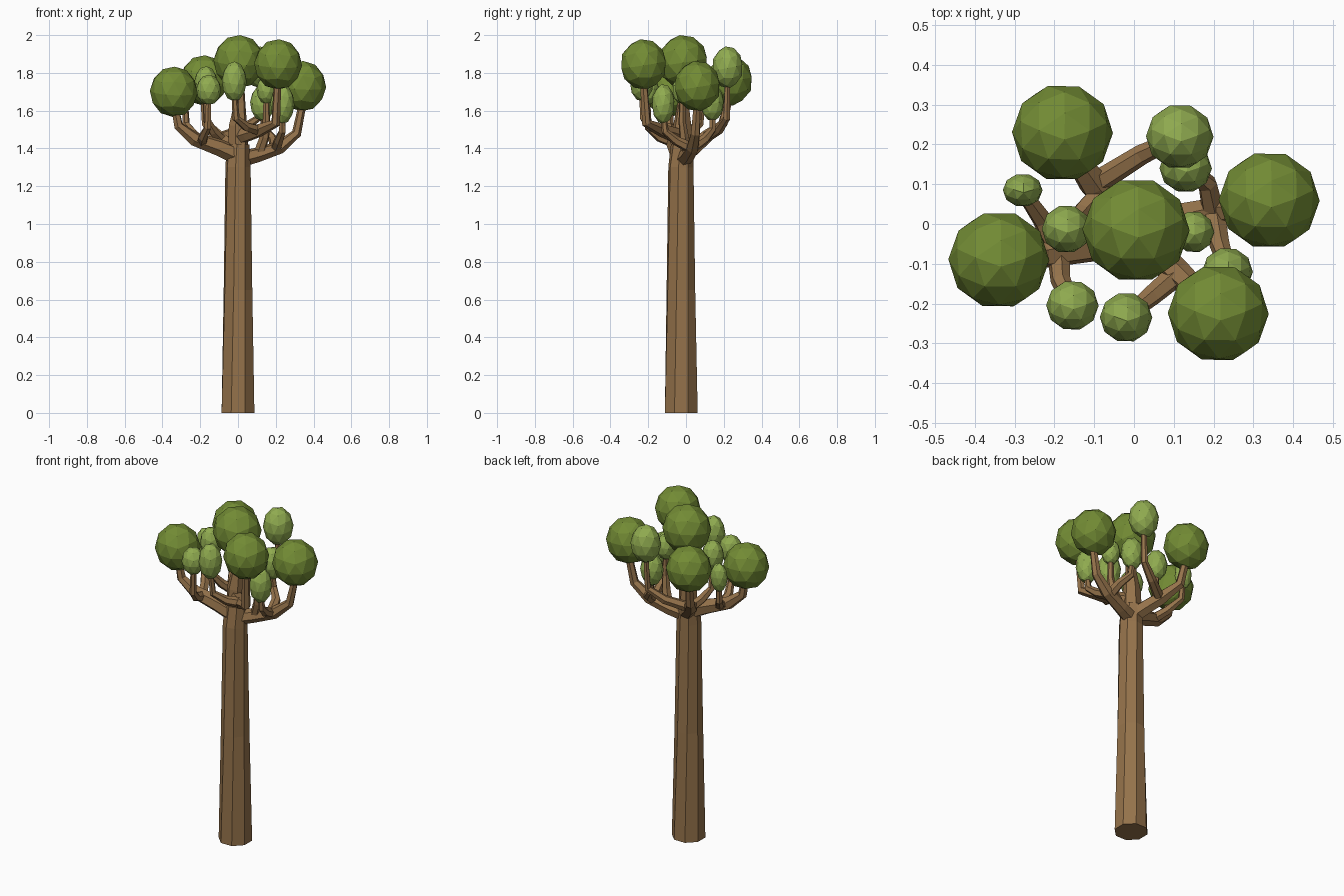
import bpy, bmesh, math
from mathutils import Vector, Matrix


def material(name, rgb):
    m = bpy.data.materials.new(name)
    m.diffuse_color = (*rgb, 1)
    return m


BARK = material("bark", (0.30, 0.17, 0.07))
DARK = material("dark_leaves", (0.17, 0.26, 0.035))
LIGHT = material("light_leaves", (0.28, 0.41, 0.08))


def finish(name, bm, mat):
    bmesh.ops.recalc_face_normals(bm, faces=bm.faces)
    me = bpy.data.meshes.new(name)
    bm.to_mesh(me)
    bm.free()
    me.materials.append(mat)
    ob = bpy.data.objects.new(name, me)
    bpy.context.collection.objects.link(ob)


def tube(name, path, radii, sides=6, twist=0.0):
    """Faceted tapering tube along a path, capped at both ends."""
    bm = bmesh.new()
    pts = [Vector(p) for p in path]
    tangent, side, rings = None, Vector((1, 0, 0)), []
    for i, p in enumerate(pts):
        a = (p - pts[i - 1]).normalized() if i else Vector()
        b = (pts[i + 1] - p).normalized() if i < len(pts) - 1 else Vector()
        t = (a + b).normalized()
        if tangent is None:
            side = t.orthogonal().normalized()
        else:
            side = tangent.rotation_difference(t) @ side
        tangent = t
        up = t.cross(side)
        ring = []
        for k in range(sides):
            ang = math.tau * (k + 0.5) / sides + twist * i
            ring.append(bm.verts.new(p + radii[i] * (side * math.cos(ang) + up * math.sin(ang))))
        rings.append(ring)
    for r, s in zip(rings, rings[1:]):
        for k in range(sides):
            j = (k + 1) % sides
            bm.faces.new((r[k], r[j], s[j], s[k]))
    bm.faces.new(rings[0][::-1])
    bm.faces.new(rings[-1])
    finish(name, bm, BARK)


def leaf_ball(name, centre, size, mat, turn):
    """Low-poly ball fitted to exact half-sizes."""
    bm = bmesh.new()
    bmesh.ops.create_icosphere(bm, subdivisions=2, radius=1,
                               matrix=Matrix.Rotation(turn, 4, 'Z') @ Matrix.Rotation(0.15, 4, 'X'))
    fit = [size[a] / max(abs(v.co[a]) for v in bm.verts) for a in range(3)]
    for v in bm.verts:
        v.co = Vector([v.co[a] * fit[a] + centre[a] for a in range(3)])
    finish(name, bm, mat)


# Trunk and central leader
tube("trunk", [(0, -.025, 0), (0, -.027, .65), (0, -.027, 1.3), (0, -.02, 1.42)],
     [.094, .079, .068, .06], 8, 0.1)
tube("leader", [(0, -.02, 1.36), (0, -.02, 1.52), (.01, -.015, 1.64), (.005, -.015, 1.80)],
     [.058, .05, .03, .025])

# Main boughs
tube("left_bough", [(0, -.03, 1.36), (-.10, -.05, 1.405), (-.23, -.075, 1.45), (-.315, -.09, 1.52), (-.34, -.09, 1.65)],
     [.05, .046, .038, .026, .02])
tube("right_bough", [(0, -.02, 1.34), (.10, .01, 1.365), (.22, .035, 1.405), (.31, .05, 1.48), (.345, .06, 1.65)],
     [.045, .04, .035, .026, .02])
tube("back_bough", [(0, -.01, 1.36), (-.05, .05, 1.41), (-.10, .10, 1.455), (-.165, .195, 1.53), (-.18, .23, 1.68)],
     [.045, .042, .04, .027, .02])
tube("front_bough", [(0, -.02, 1.46), (.05, -.07, 1.475), (.11, -.125, 1.495), (.20, -.21, 1.535), (.21, -.225, 1.76)],
     [.042, .04, .036, .026, .02])

# Side twigs: each leaves a bough, bends and rises into a leaf ball
twigs = [
    [(-.10, .10, 1.455), (.02, .175, 1.50), (.105, .215, 1.56), (.115, .22, 1.76)],
    [(.20, .03, 1.40), (.185, .10, 1.45), (.14, .14, 1.50), (.13, .14, 1.60)],
    [(.11, .01, 1.37), (.14, -.01, 1.46), (.15, -.02, 1.54), (.15, -.02, 1.68)],
    [(.20, .03, 1.40), (.215, -.05, 1.44), (.235, -.11, 1.49), (.235, -.12, 1.59)],
    [(.11, -.125, 1.495), (.045, -.18, 1.515), (-.01, -.225, 1.56), (-.02, -.235, 1.70)],
    [(-.19, -.07, 1.435), (-.185, -.14, 1.46), (-.16, -.20, 1.51), (-.155, -.205, 1.67)],
    [(-.08, .08, 1.44), (-.13, .03, 1.49), (-.165, -.01, 1.55), (-.17, -.013, 1.69)],
    [(-.19, -.07, 1.435), (-.23, .01, 1.47), (-.275, .075, 1.53), (-.28, .085, 1.65)],
]
for i, path in enumerate(twigs):
    tube(f"twig_{i + 1}", path, [.03, .026, .02, .015])

# Large dark leaf balls
big = [
    ((-.18, .23, 1.76), (.127, .117, .133)),
    ((.34, .06, 1.73), (.127, .117, .133)),
    ((-.34, -.09, 1.70), (.127, .117, .133)),
    ((.005, -.015, 1.86), (.135, .125, .14)),
    ((.212, -.225, 1.845), (.127, .117, .133)),
]
for i, (c, s) in enumerate(big):
    leaf_ball(f"large_leaves_{i + 1}", c, s, DARK, 0.3)

# Small light leaf balls
small = [
    ((.115, .22, 1.83), (.085, .078, .11)),
    ((.13, .14, 1.64), (.066, .058, .095)),
    ((.15, -.02, 1.71), (.052, .05, .075)),
    ((.235, -.12, 1.635), (.064, .058, .105)),
    ((-.02, -.235, 1.755), (.066, .06, .105)),
    ((-.155, -.205, 1.71), (.066, .06, .08)),
    ((-.17, -.013, 1.745), (.062, .058, .09)),
    ((-.28, .085, 1.68), (.05, .04, .085)),
]
for i, (c, s) in enumerate(small):
    leaf_ball(f"small_leaves_{i + 1}", c, s, LIGHT, 0.3)
